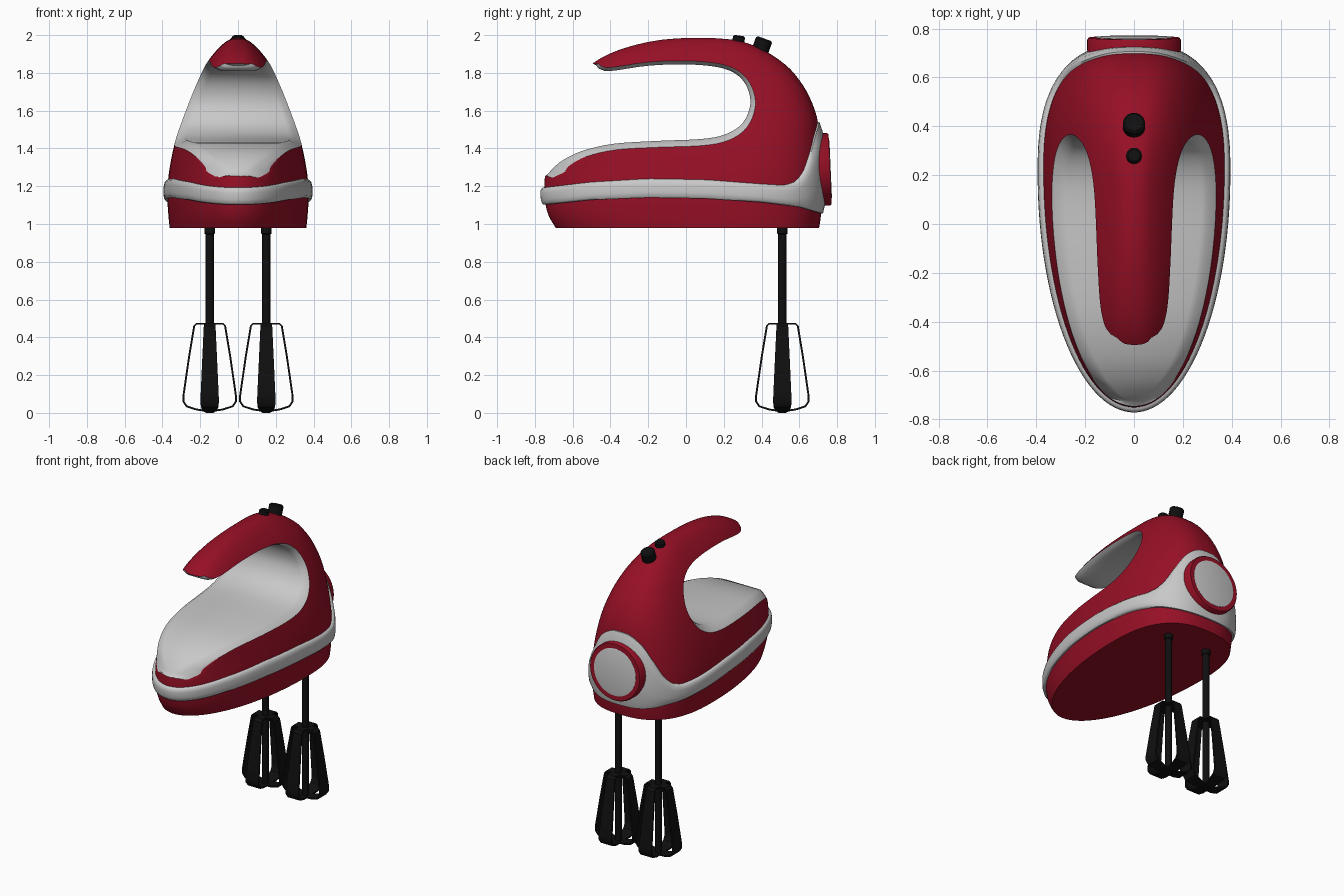
import bpy, bmesh, math
from mathutils import Matrix

if "Cube" in bpy.data.objects:
    bpy.data.objects.remove(bpy.data.objects["Cube"])


def material(name, rgb):
    m = bpy.data.materials.new(name)
    m.diffuse_color = (*rgb, 1)
    m.use_nodes = True
    m.node_tree.nodes["Principled BSDF"].inputs["Base Color"].default_value = m.diffuse_color
    return m


RED = material("red", (0.31, 0.005, 0.019))
WHITE = material("white", (0.58, 0.58, 0.58))
BLACK = material("black", (0.005, 0.005, 0.005))


def make(name, verts, faces, mats, angle=35):
    me = bpy.data.meshes.new(name)
    me.from_pydata(verts, [], faces)
    bm = bmesh.new()
    bm.from_mesh(me)
    bmesh.ops.recalc_face_normals(bm, faces=bm.faces)
    bm.to_mesh(me)
    bm.free()
    for m in mats:
        me.materials.append(m)
    me.shade_smooth()
    me.set_sharp_from_angle(angle=math.radians(angle))
    ob = bpy.data.objects.new(name, me)
    bpy.context.collection.objects.link(ob)
    return ob


def smooth_rows(keys, n):
    """Catmull-Rom through tuples of any size."""
    out = []
    for i in range(len(keys) - 1):
        a, b, c, d = (keys[max(0, i - 1)], keys[i], keys[i + 1], keys[min(len(keys) - 1, i + 2)])
        for k in range(n):
            t = k / n
            out.append(tuple(q + 0.5 * t * (r - p + t * (2*p - 5*q + 4*r - s + t * (3*(q - r) + s - p)))
                             for p, q, r, s in zip(a, b, c, d)))
    return out + [keys[-1]]


def lerp(table, x):
    if x <= table[0][0]:
        return table[0][1:]
    for a, b in zip(table, table[1:]):
        if x <= b[0]:
            t = (x - a[0]) / max(b[0] - a[0], 1e-9)
            return tuple(p + (q - p) * t for p, q in zip(a[1:], b[1:]))
    return table[-1][1:]


def bridge(rows, cols, closed_rows=False, closed_cols=True):
    """Quads over a grid of vertices."""
    return [(i * cols + j, i * cols + (j + 1) % cols,
             (i + 1) % rows * cols + (j + 1) % cols, (i + 1) % rows * cols + j)
            for i in range(rows if closed_rows else rows - 1)
            for j in range(cols if closed_cols else cols - 1)]


# Outer dome: height, front y, back y, half width
ROWS = smooth_rows([(0.98, -0.69, 0.705, 0.362), (1.05, -0.73, 0.715, 0.369), (1.15, -0.75, 0.72, 0.374),
                    (1.27, -0.745, 0.72, 0.366), (1.42, -0.715, 0.712, 0.337), (1.57, -0.67, 0.692, 0.292),
                    (1.70, -0.605, 0.64, 0.243), (1.80, -0.545, 0.57, 0.196), (1.86, -0.48, 0.505, 0.160),
                    (1.91, -0.385, 0.43, 0.122), (1.95, -0.26, 0.345, 0.083), (1.975, -0.13, 0.25, 0.047),
                    (1.985, 0.0, 0.13, 0.012)], 4)
SEG = 112


def section(z):
    yf, yb, w = lerp(ROWS, z)
    nf = 2 + 0.6 * min(1, max(0, (z - 1.3) / 0.5))
    return yf, yb, w, yf + 0.65 * (yb - yf), nf


def dome_point(z, theta, d=0.0):
    yf, yb, w, yc, nf = section(z)
    c, s = math.cos(theta), math.sin(theta)
    n, a = (2.6, yb - yc) if s > 0 else (nf, yc - yf)
    return (math.copysign(abs(c) ** (2 / n), c) * (w + d),
            yc + math.copysign(abs(s) ** (2 / n), s) * (a + d), z)


def half_width(y, z):
    if z > 1.985:
        return 0
    yf, yb, w, yc, nf = section(z)
    n, u = (2.6, (y - yc) / (yb - yc)) if y > yc else (nf, (yc - y) / (yc - yf))
    return w * (1 - u ** n) ** (1 / n) if u < 1 else 0


angles = [2 * math.pi * (k + 0.5) / SEG for k in range(SEG)]
verts = [dome_point(r[0], t) for r in ROWS for t in angles]
n = len(ROWS)
body = make("mixer_body", verts, bridge(n, SEG) + [tuple(range(SEG)), tuple(range((n - 1) * SEG, n * SEG))],
            [RED, WHITE])

# Grip opening: C profile cut through the dome, flaring where it meets the sides
prof = smooth_rows([(-1.2, 1.10), (-0.9, 1.15), (-0.75, 1.25), (-0.70, 1.30), (-0.64, 1.345), (-0.54, 1.39),
                    (-0.38, 1.425), (-0.15, 1.44), (0.08, 1.45), (0.21, 1.475), (0.30, 1.535), (0.34, 1.63),
                    (0.325, 1.72), (0.27, 1.79), (0.17, 1.83), (0, 1.845), (-0.2, 1.838), (-0.40, 1.81),
                    (-0.46, 1.822), (-0.56, 1.86), (-1.2, 1.90)], 4)
verts = []
for i, (y, z) in enumerate(prof):
    (ay, az), (by, bz) = prof[max(0, i - 1)], prof[min(len(prof) - 1, i + 1)]
    ln = math.hypot(by - ay, bz - az)
    ny, nz = (bz - az) / ln, -(by - ay) / ln
    w0 = half_width(y, z)
    w, k = max(w0, 0.06), min(1, w0 / 0.13)
    half = [(w - 0.05, 0), (w - 0.025, 0.01), (w, 0.028), (w + 0.06, 0.075), (0.6, 0.075)]
    cols = [(-x, o) for x, o in reversed(half)] + half
    verts += [(x, y + ny * o * k, z + nz * o * k) for x, o in cols]
m = len(prof)
cutter = make("grip_cutter", verts, bridge(m, 10, True, False)
              + [tuple(i * 10 for i in range(m)), tuple(i * 10 + 9 for i in range(m))], [RED, WHITE])
cutter.hide_render = True
for p in cutter.data.polygons:
    p.material_index = 1
mod = body.modifiers.new("grip", "BOOLEAN")
mod.operation, mod.object, mod.solver = "DIFFERENCE", cutter, "EXACT"
bpy.context.view_layer.objects.active = body
bpy.ops.object.modifier_apply(modifier=mod.name)
bpy.data.objects.remove(cutter)
body.data.set_sharp_from_angle(angle=math.radians(35))

# Trim band: rounded ribbon around the dome, rising behind the rear disc
HI = [(-0.77, 1.19), (-0.5, 1.222), (-0.2, 1.24), (0.1, 1.235), (0.4, 1.212), (0.52, 1.205), (0.58, 1.225),
      (0.62, 1.275), (0.66, 1.38), (0.69, 1.47), (0.72, 1.54)]
LO = [(-0.77, 1.10), (-0.5, 1.128), (-0.2, 1.14), (0.1, 1.135), (0.4, 1.115), (0.6, 1.09), (0.74, 1.05)]
SHAPE = [(0, -0.03), (0, 0.01), (0.1, 0.018), (0.3, 0.021), (0.5, 0.021), (0.7, 0.021), (0.9, 0.018),
         (1, 0.008), (1, -0.03)]
verts = []
for t in angles:
    y = dome_point(1.2, t)[1]
    lo, hi = lerp(LO, y)[0], lerp(HI, y)[0]
    verts += [dome_point(lo + (hi - lo) * v, t, d) for v, d in SHAPE]
make("trim_band", verts, bridge(SEG, len(SHAPE), True), [WHITE], 50)


def lathe(name, profile, mat, matrix, seg=48):
    """Revolve (radius, height) about local z."""
    vs = [matrix @ Matrix.Rotation(2 * math.pi * k / seg, 4, "Z") @ Matrix.Translation((r, 0, h)).to_translation()
          for r, h in profile for k in range(seg)]
    p = len(profile)
    return make(name, vs, bridge(p, seg) + [tuple(range(seg)), tuple(range((p - 1) * seg, p * seg))], [mat])


# Rear disc
rear = Matrix.Translation((0, 0.76, 1.29)) @ Matrix.Rotation(math.radians(-87.5), 4, "X")
lathe("rear_ring", [(0.19, -0.16), (0.192, -0.006), (0.186, 0.003), (0.16, 0.003)], RED, rear)
lathe("rear_disc", [(0.157, -0.02), (0.157, 0.004), (0.15, 0.006)], WHITE, rear)

# Control knobs
for name, y, z, r, h, tilt in (("speed_knob", 0.395, 1.925, 0.045, 0.06, -20),
                               ("release_knob", 0.275, 1.95, 0.032, 0.048, -8)):
    lathe(name, [(r, -0.04), (r, h - 0.008), (r - 0.008, h)], BLACK,
          Matrix.Translation((0, y, z)) @ Matrix.Rotation(math.radians(tilt), 4, "X"), 32)

# Beaters: shaft with four bent flat strips (radius, height, half width)
STRIP = [(0.0, 0.472, 0.03), (0.07, 0.472, 0.03), (0.082, 0.46, 0.031), (0.11, 0.29, 0.039), (0.139, 0.09, 0.048),
         (0.139, 0.06, 0.049), (0.122, 0.035, 0.046), (0.07, 0.018, 0.038), (0.0, 0.008, 0.025)]
for side, x in (("left", -0.15), ("right", 0.15)):
    at = Matrix.Translation((x, 0.51, 0))
    lathe(side + "_beater_shaft", [(0.02, 0.0), (0.022, 0.01), (0.022, 0.945), (0.028, 0.95), (0.028, 1.0)],
          BLACK, at, 20)
    verts, faces = [], []
    for q in range(4):
        rot = at @ Matrix.Rotation(q * math.pi / 2, 4, "Z")
        base = len(verts)
        for i, (r, h, w) in enumerate(STRIP):
            a, b = STRIP[max(0, i - 1)], STRIP[min(len(STRIP) - 1, i + 1)]
            ln = math.hypot(b[0] - a[0], b[1] - a[1])
            nr, nh = -(b[1] - a[1]) / ln * 0.005, (b[0] - a[0]) / ln * 0.005
            for s, e in ((1, 1), (1, -1), (-1, -1), (-1, 1)):
                verts.append(rot @ Matrix.Translation((r + s * nr, e * w, h + s * nh)).to_translation())
        k = len(STRIP)
        faces += [tuple(base + v for v in f) for f in
                  bridge(k, 4) + [(0, 1, 2, 3), tuple(range(4 * k - 4, 4 * k))]]
    make(side + "_beater_strips", verts, faces, [BLACK])
